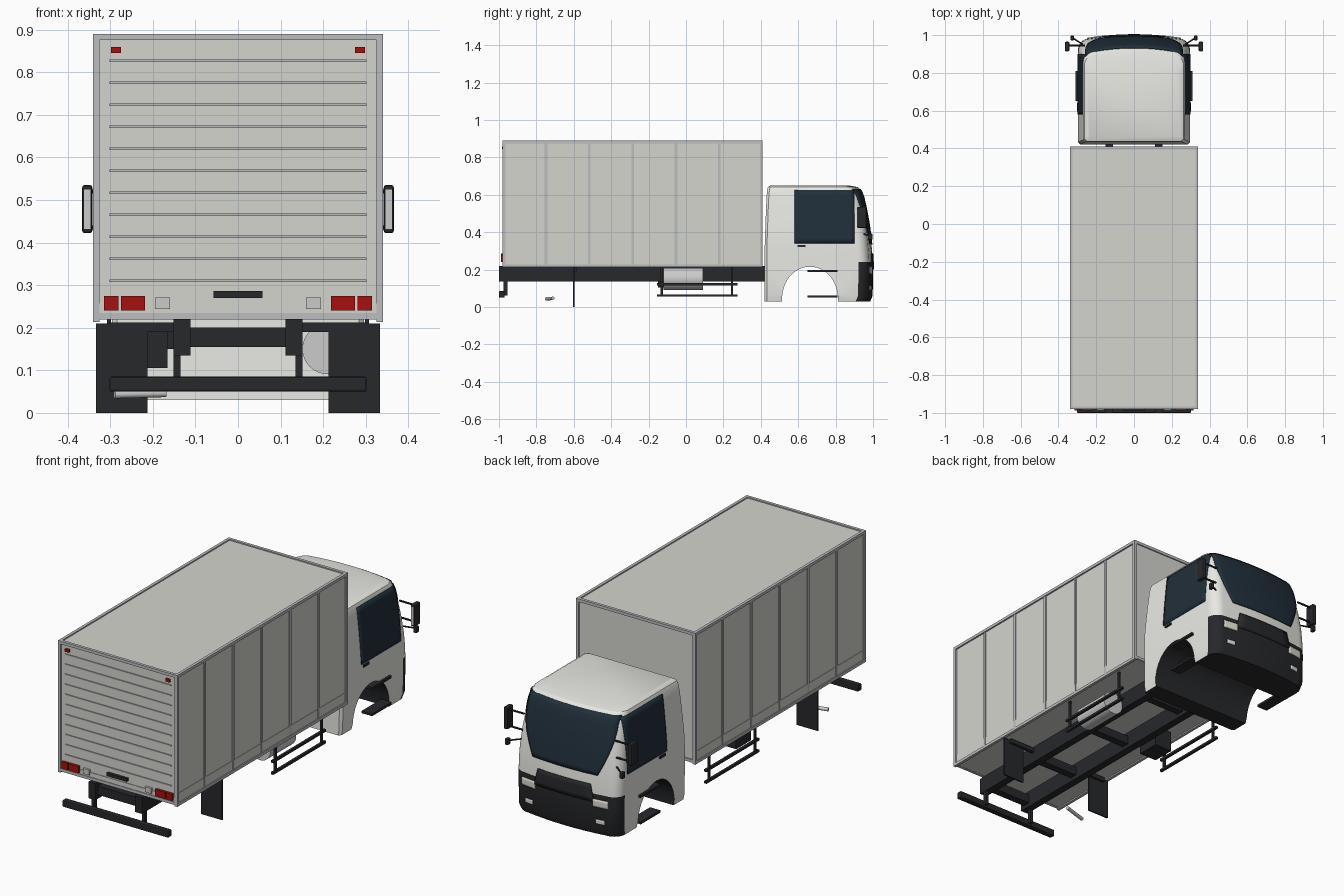
import bpy, bmesh, math
from mathutils import Vector

if "Cube" in bpy.data.objects:
    bpy.data.objects.remove(bpy.data.objects["Cube"])


def mat(name, r, g, b):
    m = bpy.data.materials.new(name)
    m.diffuse_color = (r, g, b, 1)
    m.use_nodes = True
    m.node_tree.nodes["Principled BSDF"].inputs["Base Color"].default_value = m.diffuse_color
    return m


WHITE = mat("cab_white", 0.82, 0.82, 0.78)
BODY = mat("box_grey", 0.66, 0.66, 0.62)
TRIM = mat("trim_grey", 0.5, 0.51, 0.52)
DARK = mat("dark_plastic", 0.02, 0.021, 0.024)
GLASS = mat("glass", 0.015, 0.028, 0.042)
RED = mat("red_lamp", 0.4, 0.005, 0.005)
LAMP = mat("clear_lamp", 0.75, 0.72, 0.66)
METAL = mat("metal", 0.62, 0.63, 0.65)


def finish(bm, name, *mats):
    me = bpy.data.meshes.new(name)
    bm.to_mesh(me)
    bm.free()
    for m in mats:
        me.materials.append(m)
    ob = bpy.data.objects.new(name, me)
    bpy.context.collection.objects.link(ob)
    return ob


def smooth(ob, angle=35):
    bpy.ops.object.select_all(action='DESELECT')
    ob.select_set(True)
    bpy.context.view_layer.objects.active = ob
    bpy.ops.object.shade_smooth_by_angle(angle=math.radians(angle))


def boxes(name, m, spans, mirror=False, bevel=0):
    """One object from (x0, x1, y0, y1, z0, z1) blocks, optionally mirrored in x."""
    bm = bmesh.new()
    if mirror:
        spans = spans + [(-b, -a, *rest) for a, b, *rest in spans]
    for x0, x1, y0, y1, z0, z1 in spans:
        for v in bmesh.ops.create_cube(bm, size=1)["verts"]:
            v.co = Vector(((x0 + x1) / 2 + v.co.x * (x1 - x0), (y0 + y1) / 2 + v.co.y * (y1 - y0),
                           (z0 + z1) / 2 + v.co.z * (z1 - z0)))
    if bevel:
        bmesh.ops.bevel(bm, geom=bm.edges[:], offset=bevel, segments=2, affect='EDGES', profile=0.5)
    return finish(bm, name, m)


def rod(name, m, a, b, r, n=24):
    a, b = Vector(a), Vector(b)
    bm = bmesh.new()
    bmesh.ops.create_cone(bm, cap_ends=True, segments=n, radius1=r, radius2=r, depth=(b - a).length)
    ob = finish(bm, name, m)
    ob.location = (a + b) / 2
    ob.rotation_euler = (b - a).to_track_quat('Z', 'Y').to_euler()
    smooth(ob)
    return ob


# Cab shape: height, half width, front y, rear y
RINGS = [(0.03, 0.288, 0.985, 0.42), (0.06, 0.294, 0.998, 0.42), (0.2, 0.296, 1.0, 0.42),
         (0.24, 0.296, 0.999, 0.42), (0.3, 0.296, 0.995, 0.42), (0.36, 0.295, 0.989, 0.422),
         (0.45, 0.288, 0.977, 0.425), (0.53, 0.28, 0.962, 0.428), (0.59, 0.274, 0.948, 0.431),
         (0.625, 0.269, 0.935, 0.434), (0.641, 0.262, 0.918, 0.438), (0.65, 0.245, 0.87, 0.452)]
R, BOW = 0.06, 0.018


def ring_at(z):
    for p, q in zip(RINGS, RINGS[1:]):
        if z <= q[0]:
            t = (z - p[0]) / (q[0] - p[0])
            return [a + (b - a) * t for a, b in zip(p, q)][1:]
    return RINGS[-1][1:]


def front_y(x, z):
    w, yf, _ = ring_at(z)
    f = w - R
    if abs(x) <= f:
        return yf - BOW * (x / f) ** 2
    s = min(1, (abs(x) - f) / R)
    return yf - BOW - R + R * math.sqrt(1 - s * s)


def side_x(y, z):
    w, yf, _ = ring_at(z)
    d = min(R, max(0, y - (yf - BOW - R)))
    return w - R + math.sqrt(R * R - d * d)


def patch(name, m, point, nu, nv):
    """Thin panel lofted over the cab surface."""
    bm = bmesh.new()
    g = [[bm.verts.new(point(i / nu, j / nv)) for i in range(nu + 1)] for j in range(nv + 1)]
    for j in range(nv):
        for i in range(nu):
            bm.faces.new((g[j][i], g[j][i + 1], g[j + 1][i + 1], g[j + 1][i]))
    ob = finish(bm, name, m)
    s = ob.modifiers.new("thickness", 'SOLIDIFY')
    s.thickness, s.offset = 0.006, 0
    smooth(ob)
    return ob


def front_patch(name, m, xa, xb, z0, z1, out=0.002, nu=8, nv=4):
    def point(u, v):
        z = z0 + (z1 - z0) * v
        a, b = (f(v) if callable(f) else f for f in (xa, xb))
        x = a + (b - a) * u
        return (x, front_y(x, z) + out, z)
    return patch(name, m, point, nu, nv)


# Cab shell with dark bumper faces and a wheel arch cut through it
bm = bmesh.new()
loops = []
for z, w, yf, yr in RINGS:
    half = [((w - R) * t, yf - BOW * t * t) for t in (0.25, 0.5, 0.75)]
    half += [(w - R + R * math.sin(a), yf - BOW - R + R * math.cos(a))
             for a in (math.pi / 16 * k for k in range(9))]
    half += [(w, yr + 0.012), (w - 0.012, yr)]
    pts = [(-x, y) for x, y in reversed(half)] + [(0, yf)] + half
    loops.append([bm.verts.new((x, y, z)) for x, y in pts])
for lo, hi in zip(loops, loops[1:]):
    for i in range(len(lo)):
        k = (i + 1) % len(lo)
        f = bm.faces.new((lo[i], lo[k], hi[k], hi[i]))
        f.material_index = int(all(v.co.y > 0.895 and v.co.z < 0.245 for v in f.verts))
bm.faces.new(loops[0]).material_index = 1
bm.faces.new(loops[-1])
bmesh.ops.recalc_face_normals(bm, faces=bm.faces[:])
cab = finish(bm, "cab", WHITE, DARK)

bm = bmesh.new()
arc = [(0.663 + 0.15 * math.cos(a), 0.03 + 0.185 * math.sin(a) ** 0.9)
       for a in (math.pi * k / 24 for k in range(1, 24))]
arc = [(0.813, -0.05), (0.813, 0.03)] + arc + [(0.513, 0.03), (0.513, -0.05)]
face = bm.faces.new([bm.verts.new((-0.5, y, z)) for y, z in arc])
ext = bmesh.ops.extrude_face_region(bm, geom=[face])["geom"]
bmesh.ops.translate(bm, verts=[v for v in ext if isinstance(v, bmesh.types.BMVert)], vec=(1, 0, 0))
bmesh.ops.recalc_face_normals(bm, faces=bm.faces[:])
for f in bm.faces:
    f.material_index = 1
cutter = finish(bm, "arch_cutter", WHITE, DARK)
cutter.hide_render = True
bo = cab.modifiers.new("arch", 'BOOLEAN')
bo.operation, bo.solver, bo.object = 'DIFFERENCE', 'EXACT', cutter
bpy.context.view_layer.objects.active = cab
bpy.ops.object.modifier_apply(modifier="arch")
bpy.data.objects.remove(cutter)
smooth(cab, 30)

# Windscreen, grille and front lamps
glass_w = lambda v: 0.185 + 0.072 * math.sin(min(1, v * 1.25) * math.pi / 2)
front_patch("windscreen", GLASS, lambda v: -glass_w(v), glass_w, 0.335, 0.63, 0.002, 24, 14)
front_patch("grille", DARK, lambda v: -0.17 + 0.02 * v, lambda v: 0.17 - 0.02 * v, 0.2, 0.285)
for s in (-1, 1):
    front_patch("headlight", LAMP, s * 0.165, s * 0.245, 0.175, 0.215, 0.003)
    front_patch("fog_lamp", LAMP, s * 0.18, s * 0.225, 0.09, 0.112, 0.003)
    patch("side_window", GLASS, lambda u, v: (
        s * (side_x(0.58 + 0.32 * u, 0.34 + 0.285 * v) + 0.001), 0.58 + 0.32 * u, 0.34 + 0.285 * v), 16, 10)
    # Mirror arms
    for z in (0.435, 0.52):
        rod("mirror_arm", DARK, (s * 0.26, 0.945, z), (s * 0.355, 0.945, z), 0.005, 8)
    rod("front_mirror_arm", DARK, (s * 0.27, 0.95, 0.39), (s * 0.325, 0.985, 0.38), 0.004, 8)
boxes("door_handles", DARK, [(0.29, 0.302, 0.595, 0.64, 0.32, 0.332)], True)
boxes("mirrors", DARK, [(0.342, 0.366, 0.915, 0.965, 0.422, 0.535)], True, 0.006)
boxes("mirror_glass", METAL, [(0.346, 0.362, 0.913, 0.916, 0.432, 0.525)], True)
boxes("front_mirrors", DARK, [(0.318, 0.336, 0.972, 0.997, 0.36, 0.392)], True, 0.004)
boxes("cab_steps", DARK, [(0.25, 0.309, 0.65, 0.81, 0.05, 0.062), (0.25, 0.309, 0.65, 0.81, 0.186, 0.198)], True)

# Cargo box, edge frame, side ribs
boxes("cargo_box", BODY, [(-0.332, 0.332, -0.974, 0.404, 0.22, 0.884)])
t = 0.015
X, Y0, Y1, Z0, Z1 = 0.34, -0.98, 0.41, 0.213, 0.89
frame = [(X - t, X, Y0, Y1, z, z + t) for z in (Z0, Z1 - t)]
frame += [(X - t, X, y, y + t, Z0, Z1) for y in (Y0, Y1 - t)]
boxes("box_frame_sides", TRIM, frame, True)
boxes("box_frame_ends", TRIM, [(t - X, X - t, y, y + t, z, z + t)
                               for y in (Y0, Y1 - t) for z in (Z0 + 0.006, Z1 - t)])
ribs = [(0.33, 0.337, y - 0.007, y + 0.007, 0.22, 0.88)
        for y in (Y0 + (Y1 - Y0) * k / 6 for k in range(1, 6))]
boxes("side_ribs", TRIM, ribs, True)
boxes("side_kick_rails", BODY, [(0.33, 0.3345, -0.97, 0.4, 0.225, 0.275)], True)

# Rear roller door and lamps
boxes("door_slats", TRIM, [(-0.302, 0.302, -0.978, -0.97, 0.307 + 0.0517 * k, 0.313 + 0.0517 * k)
                           for k in range(11)])
boxes("rear_sill", BODY, [(-0.325, 0.325, -0.977, -0.97, 0.22, 0.257)])
boxes("tail_lamps", RED, [(0.28, 0.315, -0.988, -0.97, 0.24, 0.275), (0.218, 0.275, -0.988, -0.97, 0.24, 0.275),
                          (0.275, 0.298, -0.985, -0.97, 0.845, 0.859)], True)
boxes("reverse_lamps", METAL, [(0.16, 0.195, -0.985, -0.97, 0.244, 0.271)], True)
boxes("door_latch", DARK, [(-0.058, 0.057, -0.988, -0.97, 0.27, 0.286)])

# Chassis, rear underrun bar, mud flaps
boxes("chassis_rails", DARK, [(0.112, 0.152, -1.0, 0.43, 0.135, 0.22)], True)
boxes("cross_members", DARK, [(-0.115, 0.115, y, y + 0.04, 0.155, 0.2) for y in (-0.98, -0.62, -0.22, 0.2)])
boxes("underrun_hangers", DARK, [(0.135, 0.151, -0.975, -0.955, 0.06, 0.15)], True)
boxes("underrun_bar", DARK, [(-0.302, 0.302, -1.0, -0.97, 0.05, 0.085)], False, 0.005)
boxes("mud_flaps", DARK, [(0.212, 0.333, -0.605, -0.597, 0, 0.21)], True)
boxes("flap_brackets", DARK, [(0.14, 0.3, -0.603, -0.585, 0.19, 0.212)], True)

# Side guards, fuel tank, battery box, exhaust
guard = [(0.296, 0.31, -0.155, 0.275, z, z + 0.012) for z in (0.055, 0.115)]
guard += [(0.298, 0.308, y, y + 0.012, 0.055, 0.222) for y in (-0.135, 0.24)]
boxes("side_guards", DARK, guard, True)
rod("fuel_tank", METAL, (0.21, -0.12, 0.15), (0.21, 0.09, 0.15), 0.059, 32)
boxes("battery_box", DARK, [(-0.265, -0.165, -0.15, -0.03, 0.105, 0.21), (-0.17, -0.145, -0.11, -0.07, 0.15, 0.2)])
rod("exhaust_tip", METAL, (-0.17, -0.712, 0.046), (-0.29, -0.745, 0.043), 0.009)
